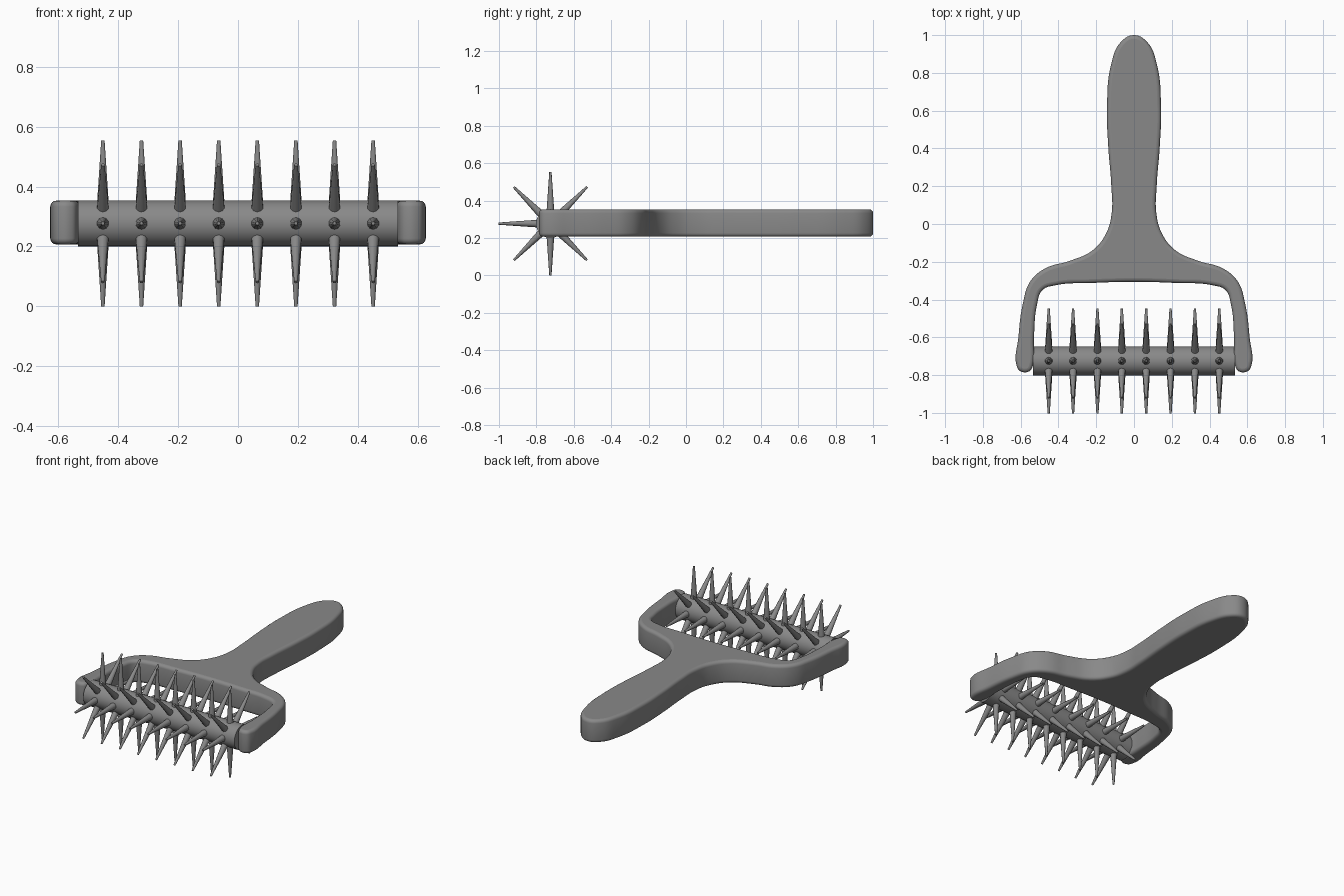
import bpy, math
from mathutils import Matrix, Vector

cube = bpy.data.objects.get("Cube")
if cube:
    bpy.data.objects.remove(cube, do_unlink=True)

grey = bpy.data.materials.new("mid grey")
grey.use_nodes = True
COLOUR = (0.25, 0.25, 0.25, 1)
grey.diffuse_color = COLOUR
grey.node_tree.nodes["Principled BSDF"].inputs["Base Color"].default_value = COLOUR

AXIS = Vector((0, -0.725, 0.277))   # roller axle centre


def finish(name, angle=40):
    ob = bpy.context.object
    ob.name = ob.data.name = name
    ob.data.materials.clear()
    ob.data.materials.append(grey)
    bpy.ops.object.shade_smooth_by_angle(angle=math.radians(angle))
    return ob


# Handle with forked arms: half outline mirrored, extruded with rounded edges
half = [(0.07, 0.963), (0.12, 0.85), (0.143, 0.62), (0.137, 0.42),
        (0.12, 0.2), (0.118, 0.06), (0.148, -0.05), (0.22, -0.14),
        (0.34, -0.195), (0.47, -0.235), (0.55, -0.305), (0.588, -0.42),
        (0.612, -0.6), (0.62, -0.755), (0.6, -0.78), (0.555, -0.78),
        (0.537, -0.755), (0.53, -0.6), (0.512, -0.42), (0.485, -0.35),
        (0.42, -0.325), (0.22, -0.312)]
outline = [(0, 1)] + half + [(0, -0.306)] + [(-x, y) for x, y in reversed(half)]
curve = bpy.data.curves.new("handle", "CURVE")
curve.dimensions = "2D"
curve.fill_mode = "BOTH"
curve.resolution_u = 6
curve.extrude = 0.053
curve.bevel_depth = 0.02
curve.bevel_resolution = 3
curve.offset = -0.02
spline = curve.splines.new("BEZIER")
spline.bezier_points.add(len(outline) - 1)
for point, (x, y) in zip(spline.bezier_points, outline):
    point.co = (x, y, 0)
    point.handle_left_type = point.handle_right_type = "AUTO"
spline.use_cyclic_u = True
handle = bpy.data.objects.new("handle", curve)
handle.location.z = 0.28
bpy.context.collection.objects.link(handle)
bpy.ops.object.select_all(action="DESELECT")
bpy.context.view_layer.objects.active = handle
handle.select_set(True)
bpy.ops.object.convert(target="MESH")
finish("handle")

# Roller drum
bpy.ops.mesh.primitive_cylinder_add(vertices=32, radius=0.077, depth=1.07,
                                    location=AXIS, rotation=(0, math.pi / 2, 0))
finish("roller")

# Eight rings of eight tapered spikes
spike_mesh = None
for column in range(8):
    for step in range(8):
        turn = Matrix.Rotation(step * math.pi / 4, 4, "X")
        place = Matrix.Translation(AXIS + Vector(((column - 3.5) * 0.129, 0, 0)))
        if spike_mesh is None:
            bpy.ops.mesh.primitive_cone_add(vertices=10, radius1=0.021,
                                            radius2=0.006, depth=0.217)
            spike = finish("spike")
            spike.data.transform(Matrix.Translation((0, 0, 0.1685)))
            spike_mesh = spike.data
        else:
            spike = bpy.data.objects.new("spike", spike_mesh)
            bpy.context.collection.objects.link(spike)
        spike.name = f"spike_{column + 1}_{step + 1}"
        spike.matrix_world = place @ turn
